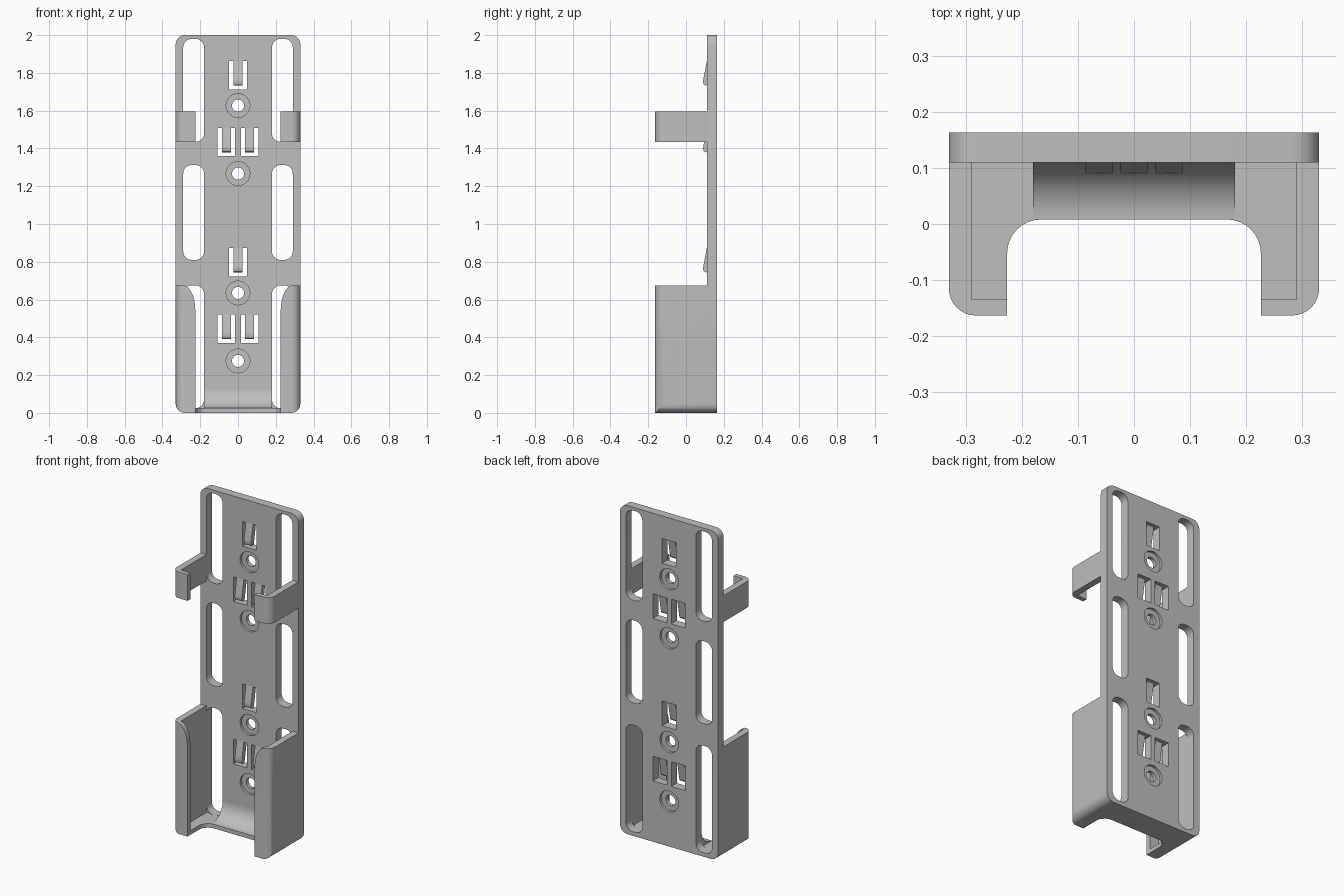
import bpy, bmesh, math
from mathutils import Vector

if "Cube" in bpy.data.objects:
    bpy.data.objects.remove(bpy.data.objects["Cube"])

GREY = bpy.data.materials.new("plain grey plastic")
GREY.use_nodes = True
GREY.diffuse_color = (0.52, 0.52, 0.52, 1)
GREY.node_tree.nodes["Principled BSDF"].inputs["Base Color"].default_value = (0.52, 0.52, 0.52, 1)

W, FRONT, FACE, BACK = 0.33, -0.163, 0.11, 0.163   # half width and depths
IN, LIP, WALL, FLOOR, R = 0.29, 0.226, -0.135, 0.025, 0.048
CRADLE_TOP = 0.675
parts = []


def fillet(corners, steps=8):
    """Round right-angled corners given as (a, b, radius)."""
    out = []
    for i, (a, b, r) in enumerate(corners):
        p = Vector((a, b))
        if r == 0:
            out.append(p)
            continue
        u = (Vector(corners[i - 1][:2]) - p).normalized()
        v = (Vector(corners[(i + 1) % len(corners)][:2]) - p).normalized()
        for k in range(steps + 1):
            t = math.pi / 2 * k / steps
            out.append(p + r * (u + v) - r * (math.cos(t) * v + math.sin(t) * u))
    return out


def rect(a0, a1, b0, b1, r=0):
    return fillet([(a0, b0, r), (a1, b0, r), (a1, b1, r), (a0, b1, r)])


def prism(bm, pts, axis, lo, hi):
    """Extrude a 2D outline along an axis."""
    place = {"X": lambda a, b, t: (t, a, b),
             "Y": lambda a, b, t: (a, t, b),
             "Z": lambda a, b, t: (a, b, t)}[axis]
    low = [bm.verts.new(place(a, b, lo)) for a, b in pts]
    high = [bm.verts.new(place(a, b, hi)) for a, b in pts]
    bm.faces.new(low)
    bm.faces.new(high)
    for i in range(len(pts)):
        bm.faces.new((low[i - 1], low[i], high[i], high[i - 1]))


def screw_hole(bm, z, n=32):
    """Through hole with a shallow recess on both faces."""
    d, big, small = 0.015, 0.063, 0.032
    rings = []
    for y, r in ((FACE - 0.02, big), (FACE + d, big), (FACE + d, small),
                 (BACK - d, small), (BACK - d, big), (BACK + 0.02, big)):
        rings.append([bm.verts.new((r * math.cos(math.tau * k / n), y,
                                    z + r * math.sin(math.tau * k / n))) for k in range(n)])
    for a, b in zip(rings, rings[1:]):
        for k in range(n):
            bm.faces.new((a[k - 1], a[k], b[k], b[k - 1]))
    bm.faces.new(rings[0])
    bm.faces.new(rings[-1])


def finish(name, bm, keep=True):
    bmesh.ops.recalc_face_normals(bm, faces=bm.faces)
    mesh = bpy.data.meshes.new(name)
    bm.to_mesh(mesh)
    bm.free()
    ob = bpy.data.objects.new(name, mesh)
    bpy.context.collection.objects.link(ob)
    mesh.materials.append(GREY)
    if keep:
        parts.append(ob)
    else:
        ob.hide_render = True
    return ob


def solid(name, pts, axis, lo, hi, keep=True):
    bm = bmesh.new()
    prism(bm, pts, axis, lo, hi)
    return finish(name, bm, keep)


def boolean(ob, cutter, operation="DIFFERENCE"):
    mod = ob.modifiers.new("cut", "BOOLEAN")
    mod.solver, mod.operation, mod.object = "EXACT", operation, cutter
    bpy.context.view_layer.objects.active = ob
    bpy.ops.object.modifier_apply(modifier=mod.name)
    bpy.data.objects.remove(cutter)


# Back plate with long slots, spring windows and screw holes
plate = solid("back_plate", rect(-W, W, 0, 2, R), "Y", FACE, BACK)
bm = bmesh.new()
for z0, z1 in ((FLOOR, CRADLE_TOP), (0.81, 1.312), (1.435, 1.98)):
    for s in (-1, 1):
        prism(bm, rect(*sorted((s * 0.18, s * IN)), z0, z1, 0.045), "Y", 0, 0.3)
springs = [(x, base + dz) for base in (0, 0.989)
           for x, dz in ((0, 0.873), (-0.062, 0.52), (0.062, 0.52))]
for x, top in springs:
    prism(bm, rect(x - 0.047, x + 0.047, top - 0.15, top), "Y", 0, 0.3)
for z in (0.275, 0.635, 1.267, 1.627):
    screw_hole(bm, z)
boolean(plate, finish("plate_cutter", bm, keep=False))

# Spring tongues hanging in the windows, bulging forward
for i, (x, top) in enumerate(springs):
    profile = [(FACE, top), (0.092, top - 0.095), (0.09, top - 0.112), (0.095, top - 0.125),
               (0.106, top - 0.13), (0.118, top - 0.12), (0.14, top)]
    solid(f"spring_tongue_{i + 1}", profile, "X", x - 0.024, x + 0.024)

# Upper hooks
for s, side in ((1, "left"), (-1, "right")):
    hook = fillet([(s * W, FACE, 0), (s * W, FRONT, R), (s * LIP, FRONT, 0),
                   (s * LIP, WALL, 0), (s * IN, WALL, 0), (s * IN, FACE, 0)])
    solid(f"upper_hook_{side}", hook, "Z", 1.435, 1.595)

# Lower cradle: a rounded box, hollowed, open at the front
cradle = solid("lower_cradle", fillet([(-W, FRONT, R), (W, FRONT, R), (W, FACE, 0), (-W, FACE, 0)]),
               "Z", 0, CRADLE_TOP)
boolean(cradle, solid("outline", rect(-W, W, 0, 1, R), "Y", -0.3, 0.3, False), "INTERSECT")
boolean(cradle, solid("cavity", rect(-IN, IN, WALL, 0.2), "Z", FLOOR, 1, False))
opening = fillet([(-LIP, -0.3, 0), (LIP, -0.3, 0), (LIP, 0.008, 0.06), (-LIP, 0.008, 0.06)])
boolean(cradle, solid("opening", opening, "Z", -0.2, 1, False))

# Curved upper corners of the cradle lips
curve = []
for k in range(13):
    t = math.pi / 2 * k / 12
    curve.append((IN - (IN - LIP) * math.sin(t), CRADLE_TOP - 0.135 * (1 - math.cos(t))))
trim = [(IN, 0.75)] + curve + [(-a, b) for a, b in reversed(curve)] + [(-IN, 0.75)]
boolean(cradle, solid("lip_trim", trim, "Y", -0.3, WALL + 0.01, False))

# Concave ramp between floor and plate
r = FACE - 0.008
ramp = [(0.008 + r * math.sin(t), FLOOR + r * (1 - math.cos(t)))
        for t in (math.pi / 2 * k / 12 for k in range(13))]
ramp += [(FACE + 0.01, FLOOR + r), (FACE + 0.01, FLOOR - 0.005), (0.008, FLOOR - 0.005)]
solid("floor_ramp", ramp, "X", -0.18, 0.18)

# Smooth shading with sharp edges kept
bpy.ops.object.select_all(action="DESELECT")
for ob in parts:
    ob.select_set(True)
bpy.context.view_layer.objects.active = plate
bpy.ops.object.shade_smooth_by_angle(angle=math.radians(30))
